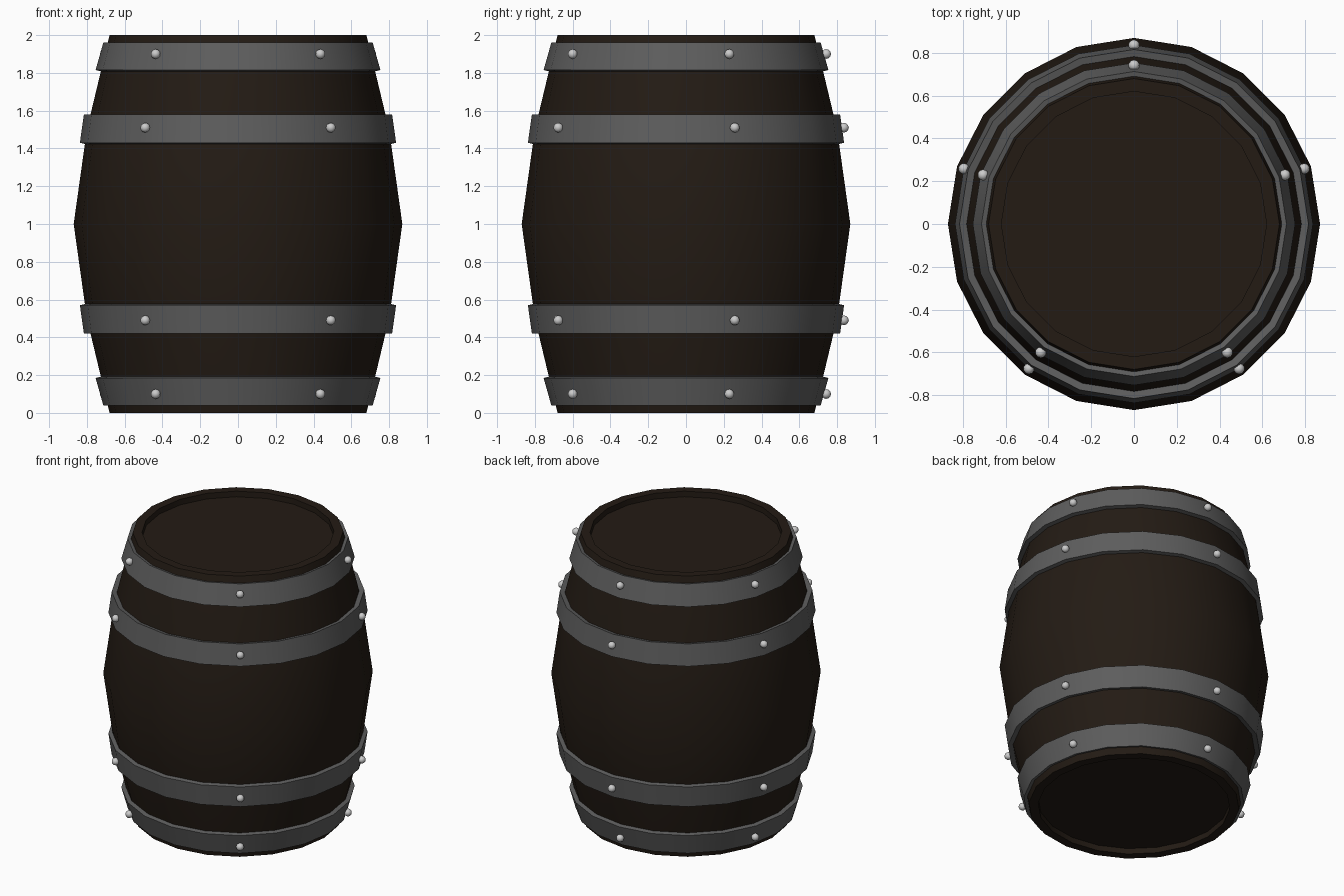
import bpy, bmesh, math

if "Cube" in bpy.data.objects:
    bpy.data.objects.remove(bpy.data.objects["Cube"])

SIDES = 20


def material(name, rgb):
    m = bpy.data.materials.new(name)
    m.diffuse_color = (*rgb, 1)
    m.use_nodes = True
    m.node_tree.nodes["Principled BSDF"].inputs["Base Color"].default_value = m.diffuse_color
    return m


WOOD = material("dark_wood", (0.017, 0.011, 0.007))
IRON = material("dark_iron", (0.11, 0.11, 0.11))
STEEL = material("steel", (0.55, 0.55, 0.55))


def finish(bm, name, mat, angle=30):
    bmesh.ops.recalc_face_normals(bm, faces=bm.faces)
    me = bpy.data.meshes.new(name)
    bm.to_mesh(me)
    bm.free()
    me.materials.append(mat)
    ob = bpy.data.objects.new(name, me)
    bpy.context.collection.objects.link(ob)
    bpy.ops.object.select_all(action='DESELECT')
    ob.select_set(True)
    bpy.context.view_layer.objects.active = ob
    bpy.ops.object.shade_smooth_by_angle(angle=math.radians(angle))
    return ob


def lathe(name, profile, mat, closed):
    """Spin an (r, z) profile; closed joins last ring to first, else caps the ends."""
    bm = bmesh.new()
    rings = []
    for r, z in profile:
        rings.append([bm.verts.new((r * math.cos(a), r * math.sin(a), z))
                      for a in (math.tau * i / SIDES for i in range(SIDES))])
    pairs = list(zip(rings, rings[1:]))
    if closed:
        pairs.append((rings[-1], rings[0]))
    else:
        bm.faces.new(rings[0])
        bm.faces.new(rings[-1])
    for a, b in pairs:
        for i in range(SIDES):
            j = (i + 1) % SIDES
            bm.faces.new((a[i], a[j], b[j], b[i]))
    return finish(bm, name, mat)


# Barrel body with recessed heads at both ends
half = [(0.62, 0.04), (0.62, 0.0), (0.68, 0.0), (0.80, 0.5)]
lathe("barrel_body", half + [(0.87, 1.0)] + [(r, 2 - z) for r, z in reversed(half)],
      WOOD, False)

# Hoops (lower z, lower r, upper z, upper r, rivet z, rivet r), mirrored top to bottom
T = 0.037
for label, z0, r0, z1, r1, rz, rr in (("end", 0.04, 0.713, 0.185, 0.754, 0.10, 0.742),
                                      ("middle", 0.42, 0.816, 0.57, 0.837, 0.49, 0.836)):
    for end in ("lower", "upper"):
        flip = (lambda z: z) if end == "lower" else (lambda z: 2 - z)
        tilt = 0.009
        prof = [(r0, z0), (r1, z1), (r1 - T, z1 + tilt), (r0 - T, z0 + tilt)]
        lathe(f"{end}_{label}_hoop", [(r, flip(z)) for r, z in prof], IRON, True)
        # Five rivets per hoop
        bm = bmesh.new()
        for k in range(5):
            a = math.radians(90 + 72 * k)
            new = bmesh.ops.create_icosphere(bm, subdivisions=2, radius=0.026)["verts"]
            bmesh.ops.translate(bm, verts=new,
                                vec=(rr * math.cos(a), rr * math.sin(a), flip(rz)))
        finish(bm, f"{end}_{label}_rivets", STEEL, 60)
